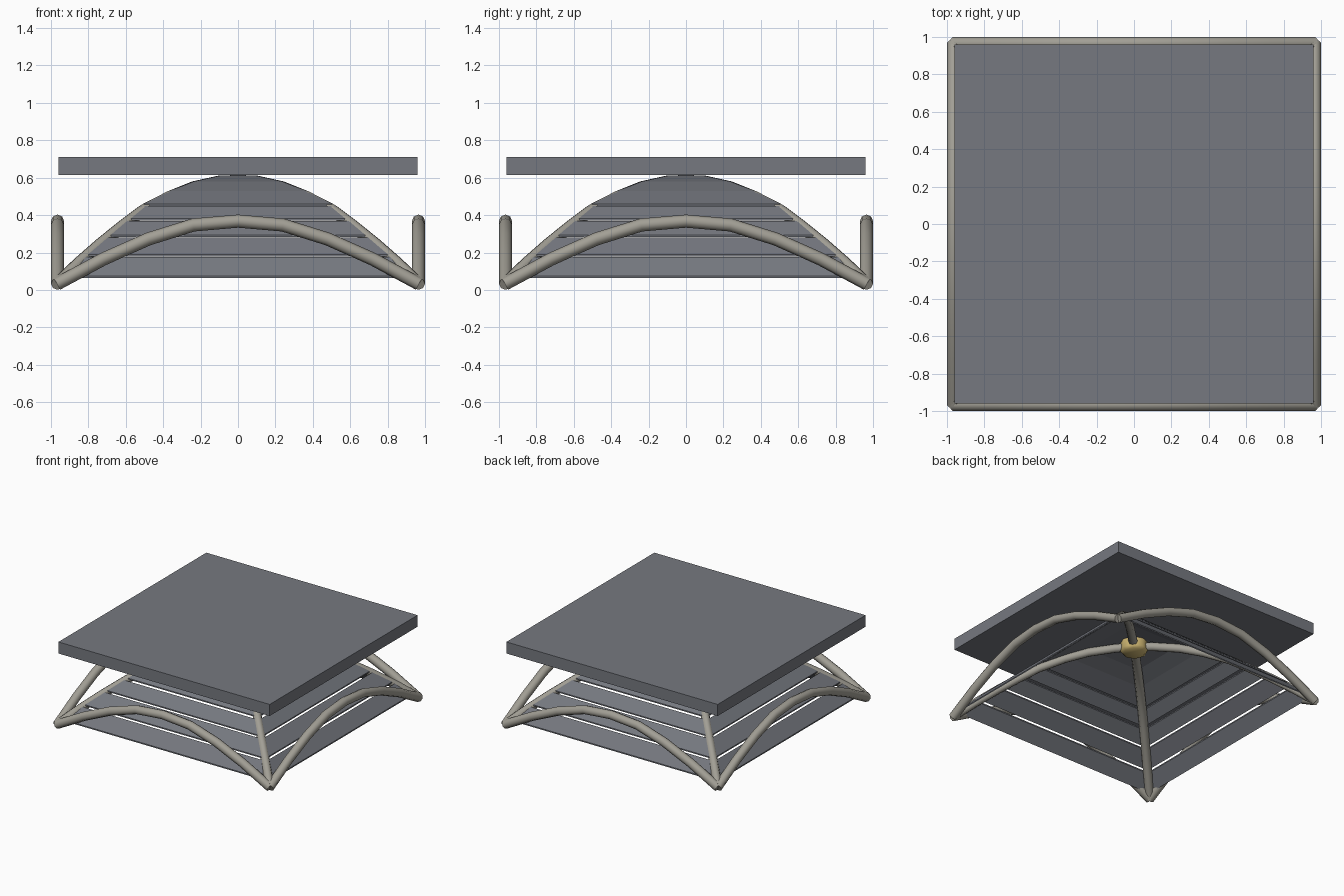
import bpy, bmesh, math
from mathutils import Matrix

if "Cube" in bpy.data.objects:
    bpy.data.objects.remove(bpy.data.objects["Cube"])


def mat(name, col):
    m = bpy.data.materials.new(name)
    m.diffuse_color = (*col, 1)
    m.use_nodes = True
    m.node_tree.nodes["Principled BSDF"].inputs["Base Color"].default_value = m.diffuse_color
    return m


SLATE = mat("slate grey", (0.18, 0.19, 0.215))
STEEL = mat("warm steel", (0.36, 0.345, 0.30))
BRASS = mat("brass", (0.62, 0.47, 0.17))


def finish(bm, name, material, smooth=False):
    me = bpy.data.meshes.new(name)
    bmesh.ops.recalc_face_normals(bm, faces=bm.faces)
    bm.to_mesh(me)
    bm.free()
    me.materials.append(material)
    ob = bpy.data.objects.new(name, me)
    bpy.context.collection.objects.link(ob)
    if smooth:
        bpy.ops.object.select_all(action='DESELECT')
        ob.select_set(True)
        bpy.context.view_layer.objects.active = ob
        bpy.ops.object.shade_smooth_by_angle(angle=math.radians(50))
    return ob


def tube(name, pts, radius, turn):
    """Eight-sided capped tube along a polyline, turned about z."""
    cu = bpy.data.curves.new(name, 'CURVE')
    cu.dimensions = '3D'
    cu.bevel_depth = radius
    cu.bevel_resolution = 2
    cu.use_fill_caps = True
    sp = cu.splines.new('POLY')
    sp.points.add(len(pts) - 1)
    for p, c in zip(sp.points, pts):
        p.co = (*c, 1)
    sp.use_smooth = True
    cu.materials.append(STEEL)
    ob = bpy.data.objects.new(name, cu)
    ob.rotation_euler.z = turn
    bpy.context.collection.objects.link(ob)
    bpy.ops.object.select_all(action='DESELECT')
    ob.select_set(True)
    bpy.context.view_layer.objects.active = ob
    bpy.ops.object.convert(target='MESH')
    bpy.ops.object.shade_smooth_by_angle(angle=math.radians(50))


# flat top slab
bm = bmesh.new()
bmesh.ops.create_cube(bm, size=1, matrix=Matrix.Translation((0, 0, 0.662))
                      @ Matrix.Diagonal((1.92, 1.92, 0.095, 1)))
finish(bm, "top_slab", SLATE)

# canopy profile: (half width, height) of each band of slats
bands = [
    [(0.945, 0.075), (0.855, 0.175)],
    [(0.84, 0.19), (0.735, 0.28)],
    [(0.72, 0.293), (0.63, 0.368)],
    [(0.61, 0.382), (0.525, 0.45)],
    [(0.51, 0.46), (0.37, 0.53), (0.245, 0.58), (0.1, 0.612), (0.0, 0.614)],
]
for k in range(4):
    turn = k * math.pi / 2
    rot = Matrix.Rotation(turn, 4, 'Z')
    # canopy slats for this side
    for n, band in enumerate(bands):
        bm = bmesh.new()
        rows = []
        for w, z in band:
            h = max(w - 0.008, 0.002)
            rows.append([bm.verts.new((s * h, -w, zz)) for zz in (z, z - 0.01)
                         for s in (-1, 1)])
        for a, b in zip(rows, rows[1:]):
            for i, j in ((0, 1), (1, 3), (3, 2), (2, 0)):
                bm.faces.new((a[i], a[j], b[j], b[i]))
        for r in (rows[0], rows[-1]):
            bm.faces.new((r[0], r[1], r[3], r[2]))
        bm.transform(rot)
        finish(bm, f"canopy_slat_{k}_{n}", SLATE)

    # edge arch
    half = [(0.24, 0.347), (0.48, 0.272), (0.72, 0.165), (0.968, 0.032)]
    arch = [(-x, -0.965, z) for x, z in reversed(half)] + [(0, -0.965, 0.368)]
    arch += [(x, -0.965, z) for x, z in half]
    tube(f"edge_arch_{k}", arch, 0.035, turn)

    # diagonal rib under the canopy ridge
    rib = [(0.96, 0.04), (0.85, 0.145), (0.73, 0.25), (0.61, 0.347),
           (0.51, 0.422), (0.37, 0.495), (0.245, 0.54), (0.1, 0.565), (0.03, 0.568)]
    tube(f"diagonal_rib_{k}", [(w, -w, z) for w, z in rib], 0.034, turn)

# central hub
bm = bmesh.new()
r = bmesh.ops.create_cone(bm, cap_ends=True, segments=8, radius1=0.105,
                          radius2=0.105, depth=0.09,
                          matrix=Matrix.Translation((0, 0, 0.56)))
low = [e for e in bm.edges if all(v.co.z < 0.53 for v in e.verts)]
bmesh.ops.bevel(bm, geom=low, offset=0.02, segments=1, affect='EDGES')
finish(bm, "central_hub", BRASS, smooth=True)
